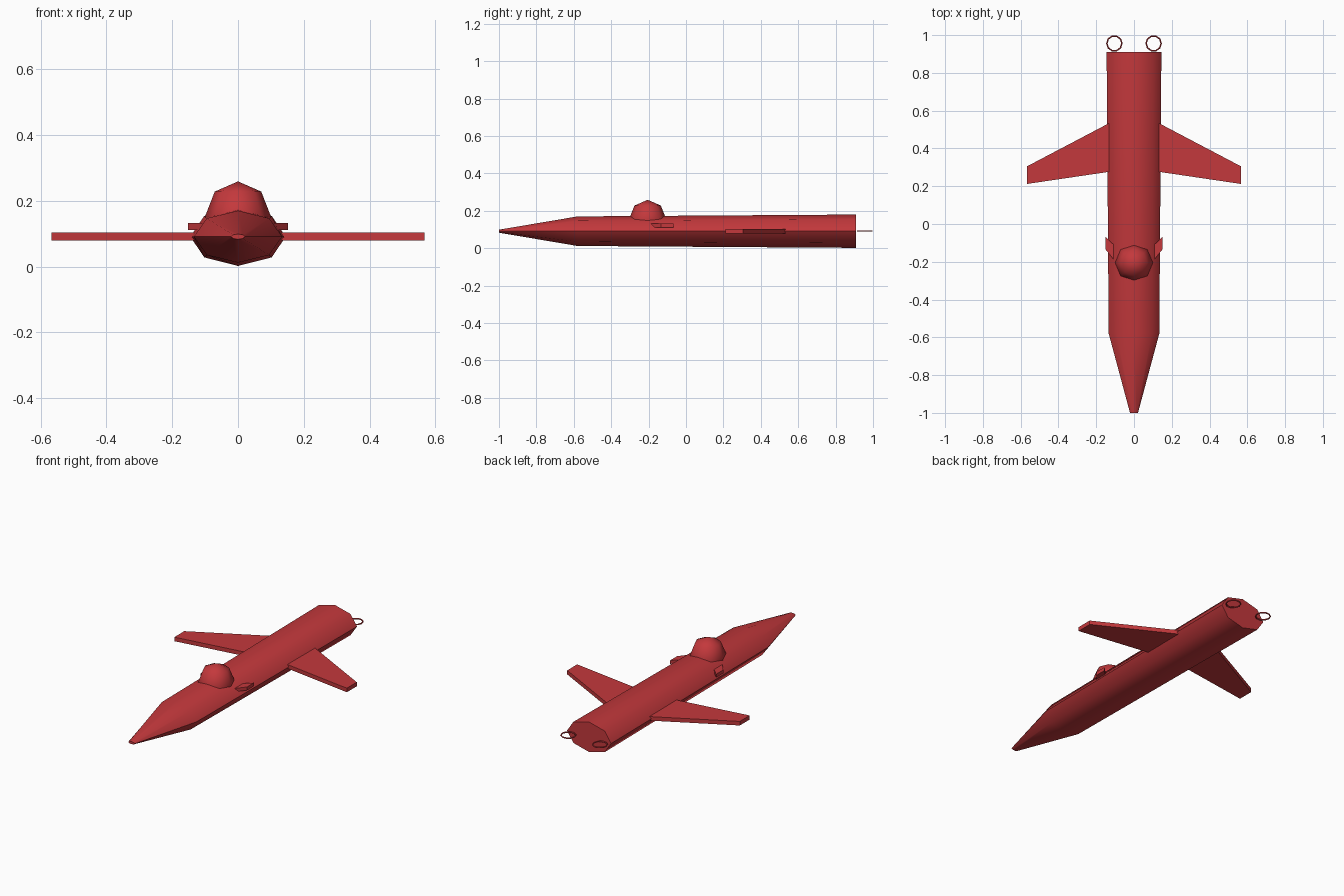
import bpy, bmesh, math

if "Cube" in bpy.data.objects:
    bpy.data.objects.remove(bpy.data.objects["Cube"])

mat = bpy.data.materials.new("red_paint")
mat.diffuse_color = (0.55, 0.04, 0.045, 1)
mat.use_nodes = True
mat.node_tree.nodes["Principled BSDF"].inputs["Base Color"].default_value = mat.diffuse_color
CZ = 0.091  # height of the body axis


def make(name, bm, smooth=None):
    bmesh.ops.recalc_face_normals(bm, faces=bm.faces)
    me = bpy.data.meshes.new(name)
    bm.to_mesh(me)
    bm.free()
    me.materials.append(mat)
    ob = bpy.data.objects.new(name, me)
    bpy.context.collection.objects.link(ob)
    if smooth:
        bpy.ops.object.select_all(action='DESELECT')
        ob.select_set(True)
        bpy.context.view_layer.objects.active = ob
        bpy.ops.object.shade_smooth_by_angle(angle=math.radians(smooth))
    return ob


def plate(name, outline, z0, z1):
    """Flat panel from an x/y outline, thickened from z0 to z1."""
    bm = bmesh.new()
    face = bm.faces.new([bm.verts.new((x, y, z0)) for x, y in outline])
    ext = bmesh.ops.extrude_face_region(bm, geom=[face])
    for v in ext["geom"]:
        if isinstance(v, bmesh.types.BMVert):
            v.co.z = z1
    return make(name, bm)


# Fuselage with tapered nose: eight-sided elliptical sections (y, half width, half height)
bm = bmesh.new()
rings = []
for y, rx, rz in [(-1, 0.021, 0.008), (-0.58, 0.134, 0.079), (0.91, 0.145, 0.089)]:
    rings.append([bm.verts.new((rx * math.cos(i * math.pi / 4), y,
                                CZ + rz * math.sin(i * math.pi / 4))) for i in range(8)])
for a, b in zip(rings, rings[1:]):
    for i in range(8):
        j = (i + 1) % 8
        bm.faces.new((a[i], a[j], b[j], b[i]))
bm.faces.new(rings[0])
bm.faces.new(rings[-1])
make("fuselage", bm, 60)

# Cockpit dome: upper half of a coarse sphere
bm = bmesh.new()
bmesh.ops.create_uvsphere(bm, u_segments=8, v_segments=4, radius=0.1)
bmesh.ops.delete(bm, geom=[v for v in bm.verts if v.co.z < -0.01], context='VERTS')
bmesh.ops.translate(bm, verts=bm.verts, vec=(0, -0.205, 0))
for v in bm.verts:
    v.co.z = 0.153 + v.co.z * 1.06
# skirt sinking into the fuselage
rim = [e for e in bm.edges if e.is_boundary]
ext = bmesh.ops.extrude_edge_only(bm, edges=rim)
for v in ext["geom"]:
    if isinstance(v, bmesh.types.BMVert):
        v.co.z = 0.13
        v.co.x *= 0.92
make("cockpit_dome", bm, 60)

for side, s in (("left", -1), ("right", 1)):
    # Main wing
    plate(side + "_wing", [(s * x, y) for x, y in
          [(0.12, 0.278), (0.567, 0.212), (0.567, 0.305), (0.12, 0.54)]], 0.08, 0.104)
    # Small front fin
    plate(side + "_front_fin", [(s * x, y) for x, y in
          [(0.095, -0.205), (0.118, -0.175), (0.152, -0.133), (0.152, -0.066),
           (0.112, -0.105), (0.095, -0.12)]], 0.112, 0.132)
    # Tail ring
    bpy.ops.mesh.primitive_torus_add(location=(s * 0.104, 0.956, CZ + 0.001),
                                     major_segments=10, minor_segments=6,
                                     major_radius=0.04, minor_radius=0.004)
    ring = bpy.context.object
    ring.name = side + "_tail_ring"
    ring.data.materials.append(mat)
